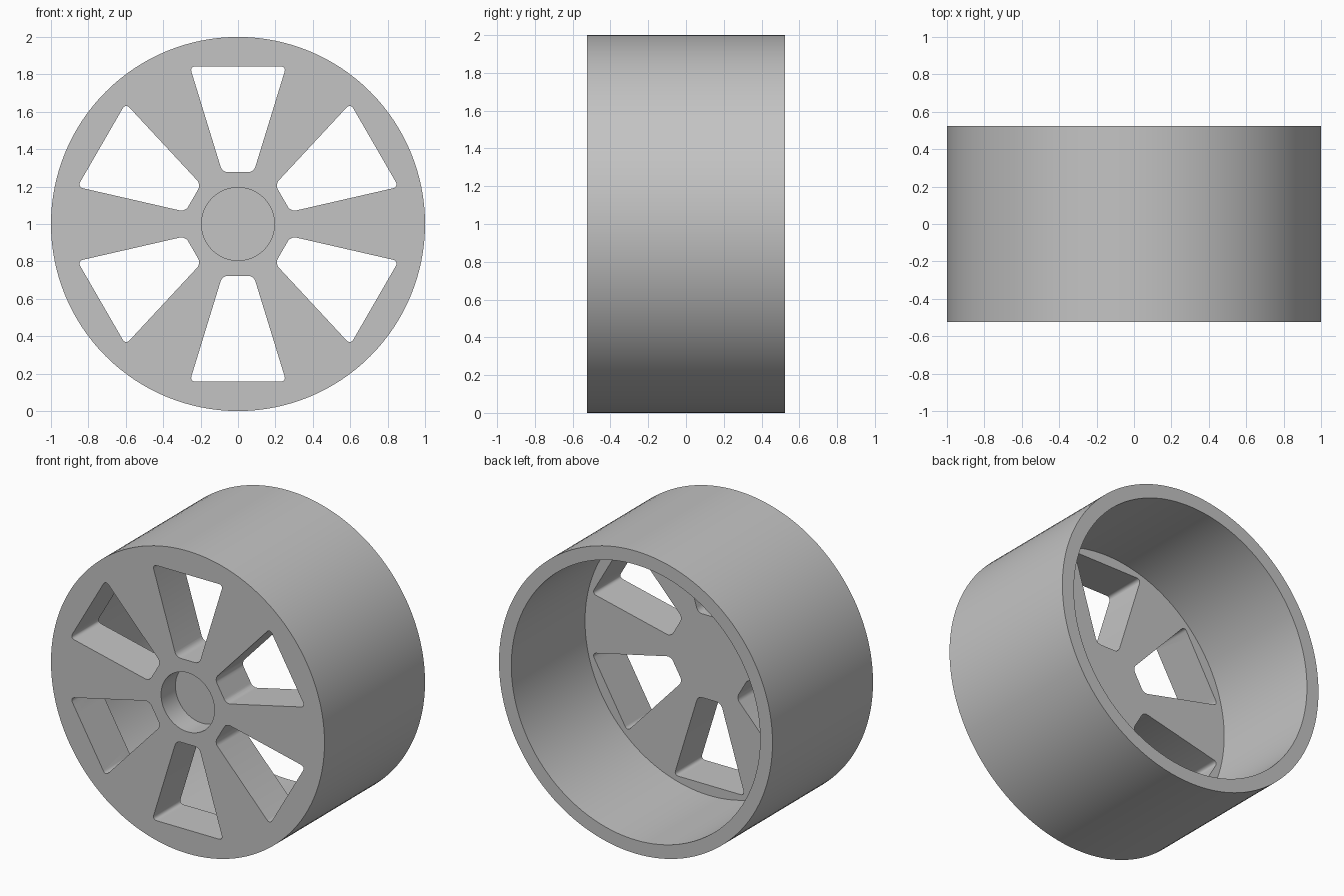
import bpy, bmesh, math
from mathutils import Matrix, Vector

default = bpy.data.objects.get("Cube")
if default:
    bpy.data.objects.remove(default, do_unlink=True)

RADIUS, INNER, HUB = 1.0, 0.91, 0.195
FRONT, BACK = -0.525, 0.525
DISC_BACK = FRONT + 0.28
HUB_FLOOR = FRONT + 0.15
SPOKES = 6

# One plain grey for the whole wheel
grey = bpy.data.materials.new("plain grey")
grey.use_nodes = True
colour = (0.55, 0.55, 0.55, 1)
grey.diffuse_color = colour
grey.node_tree.nodes["Principled BSDF"].inputs["Base Color"].default_value = colour


def make_object(name, bm):
    bmesh.ops.recalc_face_normals(bm, faces=bm.faces)
    mesh = bpy.data.meshes.new(name)
    bm.to_mesh(mesh)
    bm.free()
    obj = bpy.data.objects.new(name, mesh)
    bpy.context.collection.objects.link(obj)
    mesh.materials.append(grey)
    obj.location.z = RADIUS
    return obj


# Wheel body: barrel, front disc and hub recess turned from one profile (radius, depth)
profile = [(0, HUB_FLOOR), (HUB, HUB_FLOOR), (HUB, FRONT), (RADIUS, FRONT),
           (RADIUS, BACK), (INNER, BACK), (INNER, DISC_BACK), (0, DISC_BACK)]
bm = bmesh.new()
verts = [bm.verts.new((r, y, 0)) for r, y in profile]
edges = [bm.edges.new(pair) for pair in zip(verts, verts[1:])]
bmesh.ops.spin(bm, geom=verts + edges, cent=(0, 0, 0), axis=(0, 1, 0),
               angle=math.tau, steps=128)
bmesh.ops.remove_doubles(bm, verts=bm.verts, dist=1e-4)
bmesh.ops.dissolve_degenerate(bm, edges=bm.edges, dist=1e-5)
wheel = make_object("wheel", bm)

# Window cutter: six tapered openings with rounded corners
bm = bmesh.new()
outline = [(-0.084, 0.277), (0.084, 0.277), (0.258, 0.843), (-0.258, 0.843)]
for i in range(SPOKES):
    turn = Matrix.Rotation(math.tau * i / SPOKES, 3, 'Y')
    corners = [bm.verts.new(turn @ Vector((x, FRONT - 0.1, z))) for x, z in outline]
    bm.faces.new(corners)
bmesh.ops.bevel(bm, geom=bm.verts[:], offset=0.03, segments=5, profile=0.5,
                affect='VERTICES')
solid = bmesh.ops.extrude_face_region(bm, geom=bm.faces[:])["geom"]
bmesh.ops.translate(bm, vec=(0, 0.5, 0),
                    verts=[v for v in solid if isinstance(v, bmesh.types.BMVert)])
cutter = make_object("window_cutter", bm)
cutter.hide_render = True

# Cut the windows, then discard the cutter
cut = wheel.modifiers.new("windows", 'BOOLEAN')
cut.operation, cut.solver, cut.object = 'DIFFERENCE', 'EXACT', cutter
bpy.ops.object.select_all(action='DESELECT')
wheel.select_set(True)
bpy.context.view_layer.objects.active = wheel
bpy.ops.object.modifier_apply(modifier=cut.name)
bpy.data.objects.remove(cutter, do_unlink=True)

bpy.ops.object.shade_smooth_by_angle(angle=math.radians(30))
